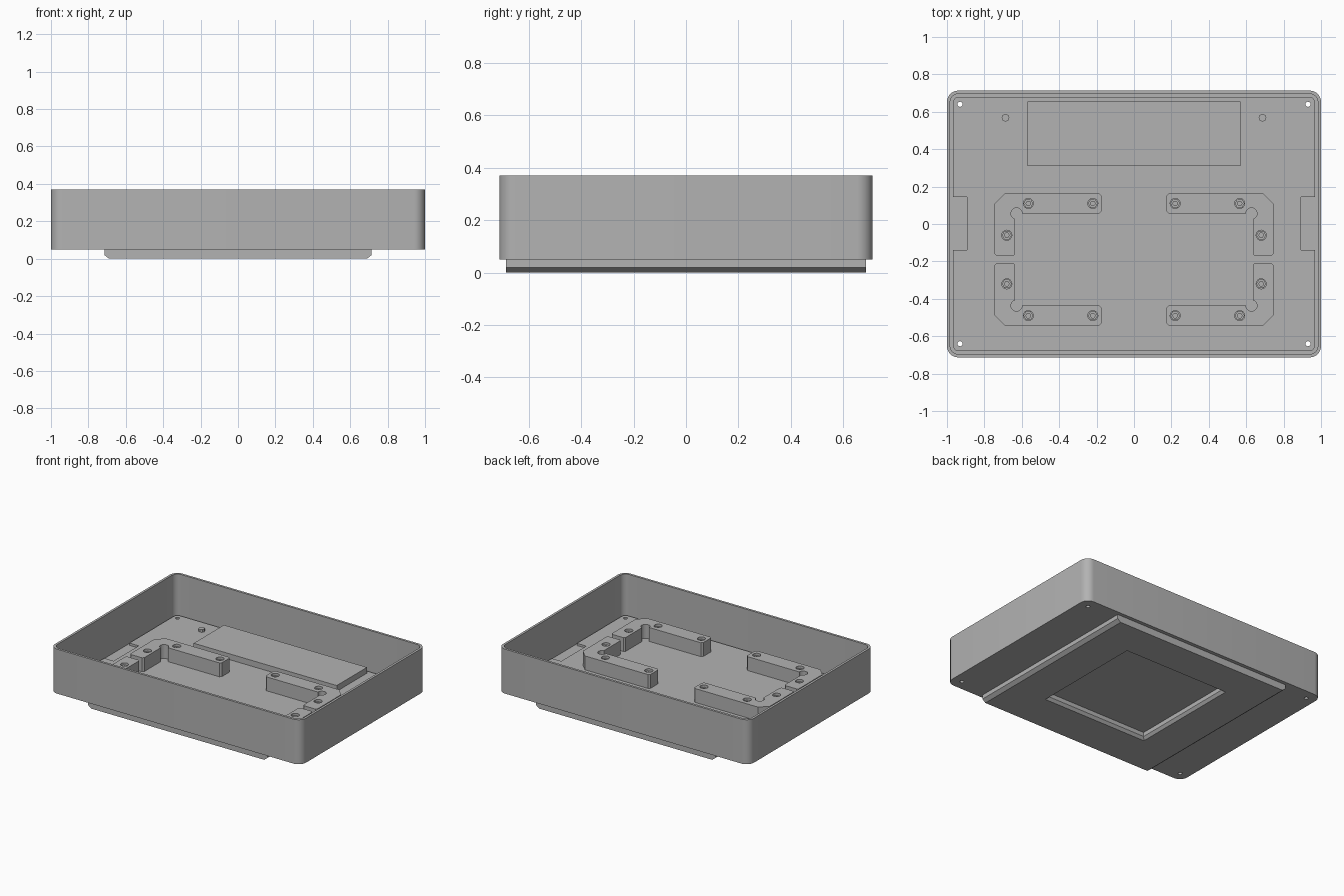
import bpy, bmesh, math

if "Cube" in bpy.data.objects:
    bpy.data.objects.remove(bpy.data.objects["Cube"], do_unlink=True)

grey = bpy.data.materials.new("matte grey")
grey.use_nodes = True
COLOUR = (0.45, 0.45, 0.45, 1)
grey.diffuse_color = COLOUR
grey.node_tree.nodes["Principled BSDF"].inputs["Base Color"].default_value = COLOUR

WALL_TOP, SHELL_BOTTOM, SHELL_FLOOR, FLOOR, BLOCK_TOP = 0.37, 0.05, 0.064, 0.08, 0.18


def finish(name, bm, smooth=True):
    bmesh.ops.recalc_face_normals(bm, faces=bm.faces)
    mesh = bpy.data.meshes.new(name)
    bm.to_mesh(mesh)
    bm.free()
    obj = bpy.data.objects.new(name, mesh)
    bpy.context.collection.objects.link(obj)
    mesh.materials.append(grey)
    if smooth:
        bpy.ops.object.select_all(action='DESELECT')
        obj.select_set(True)
        bpy.context.view_layer.objects.active = obj
        bpy.ops.object.shade_smooth_by_angle(angle=math.radians(30))
    return obj


def rounded(hx, hy, r, steps=8):
    # Outline of a rectangle with rounded corners
    pts = []
    for k, (sx, sy) in enumerate([(1, 1), (-1, 1), (-1, -1), (1, -1)]):
        for i in range(steps + 1):
            a = math.pi / 2 * (k + i / steps)
            pts.append((sx * (hx - r) + r * math.cos(a), sy * (hy - r) + r * math.sin(a)))
    return pts


def rect(hx, hy, cy=0):
    return [(hx, cy + hy), (-hx, cy + hy), (-hx, cy - hy), (hx, cy - hy)]


def loft(bm, sections, cap_start=True, cap_end=True):
    # Join outlines given as (points, height) into a skin
    rings = [[bm.verts.new((x, y, z)) for x, y in pts] for pts, z in sections]
    for a, b in zip(rings, rings[1:]):
        n = len(a)
        for i in range(n):
            bm.faces.new((a[i], a[(i + 1) % n], b[(i + 1) % n], b[i]))
    if cap_start:
        bm.faces.new(rings[0])
    if cap_end:
        bm.faces.new(rings[-1])


def prism(bm, pts, z0, z1):
    loft(bm, [(pts, z0), (pts, z1)])


def circle(x, y, r, n=16):
    return [(x + r * math.cos(2 * math.pi * i / n), y + r * math.sin(2 * math.pi * i / n))
            for i in range(n)]


def cut(obj, shapes):
    # Subtract prisms given as (points, bottom, top)
    bm = bmesh.new()
    for pts, z0, z1 in shapes:
        prism(bm, pts, z0, z1)
    cutter = finish("cutter", bm, False)
    cutter.hide_render = True
    mod = obj.modifiers.new("cut", 'BOOLEAN')
    mod.operation, mod.solver, mod.object = 'DIFFERENCE', 'EXACT', cutter
    deps = bpy.context.evaluated_depsgraph_get()
    mesh = bpy.data.meshes.new_from_object(obj.evaluated_get(deps))
    obj.modifiers.clear()
    obj.data = mesh
    bpy.data.objects.remove(cutter, do_unlink=True)


# Open tray with thin walls
outer, inner = rounded(1, 0.713, 0.06), rounded(0.983, 0.696, 0.045)
bm = bmesh.new()
loft(bm, [(outer, SHELL_BOTTOM), (outer, WALL_TOP), (inner, WALL_TOP), (inner, SHELL_FLOOR)])
tray = finish("tray_shell", bm)

# Floor plate with a notch at each side
bm = bmesh.new()
prism(bm, rounded(0.967, 0.68, 0.03), SHELL_FLOOR, FLOOR)
floor_plate = finish("floor_plate", bm)
notches = [([(s * x, y) for x, y in ((0.893, -0.14), (1.1, -0.14), (1.1, 0.145), (0.893, 0.145))],
            0.03, 0.2) for s in (-1, 1)]
screws = [(circle(sx * 0.93, sy * 0.64, 0.014, 12), 0.02, 0.2) for sx in (-1, 1) for sy in (-1, 1)]
cut(floor_plate, notches + screws)
cut(tray, screws)

# Foot under the tray: chamfered sides, square recess in the middle
bm = bmesh.new()
loft(bm, [(rect(0.715, 0.687), SHELL_BOTTOM), (rect(0.715, 0.687), 0.02),
          (rect(0.69, 0.687), 0), (rect(0.42, 0.415, 0.015), 0),
          (rect(0.405, 0.40, 0.015), 0.02), (rect(0.405, 0.40, 0.015), SHELL_BOTTOM)],
     cap_start=False, cap_end=False)
finish("foot_plate", bm, False)

# Four corner brackets, mirrored about MID
MID = -0.19
bracket = [(0.187, 0.165), (0.69, 0.165), (0.745, 0.11), (0.745, -0.16), (0.735, -0.17),
           (0.645, -0.17), (0.635, -0.16), (0.635, 0.055), (0.187, 0.055), (0.175, 0.067),
           (0.175, 0.153)]
holes = [(0.22, 0.11), (0.565, 0.11), (0.68, -0.06)]
for sx, side in ((1, "left"), (-1, "right")):
    for sy, end in ((1, "back"), (-1, "front")):
        def place(p):
            return (sx * p[0], MID + sy * (p[1] - MID))
        bm = bmesh.new()
        prism(bm, [place(p) for p in bracket], FLOOR, BLOCK_TOP)
        block = finish(f"{side}_{end}_bracket", bm)
        # Screw holes and the round relief in the inner corner
        cutters = [(circle(*place(h), 0.027), 0.11, 0.3) for h in holes]
        cutters.append((circle(*place((0.628, 0.056)), 0.03, 24), 0.03, 0.3))
        cut(block, cutters)
        # Threaded inserts
        bm = bmesh.new()
        for h in holes:
            x, y = place(h)
            ring, bore = circle(x, y, 0.026, 6), circle(x, y, 0.013, 6)
            loft(bm, [(ring, 0.11), (ring, 0.165), (bore, 0.165), (bore, 0.115)])
        finish(f"{side}_{end}_inserts", bm, False)

# Raised panel at the back
bm = bmesh.new()
prism(bm, rect(0.57, 0.172, 0.482), FLOOR, 0.122)
finish("back_panel", bm, False)

# Small posts beside the panel
for s, side in ((1, "left"), (-1, "right")):
    bm = bmesh.new()
    prism(bm, circle(s * 0.687, 0.568, 0.021, 8), FLOOR, 0.1)
    finish(f"{side}_post", bm, False)
